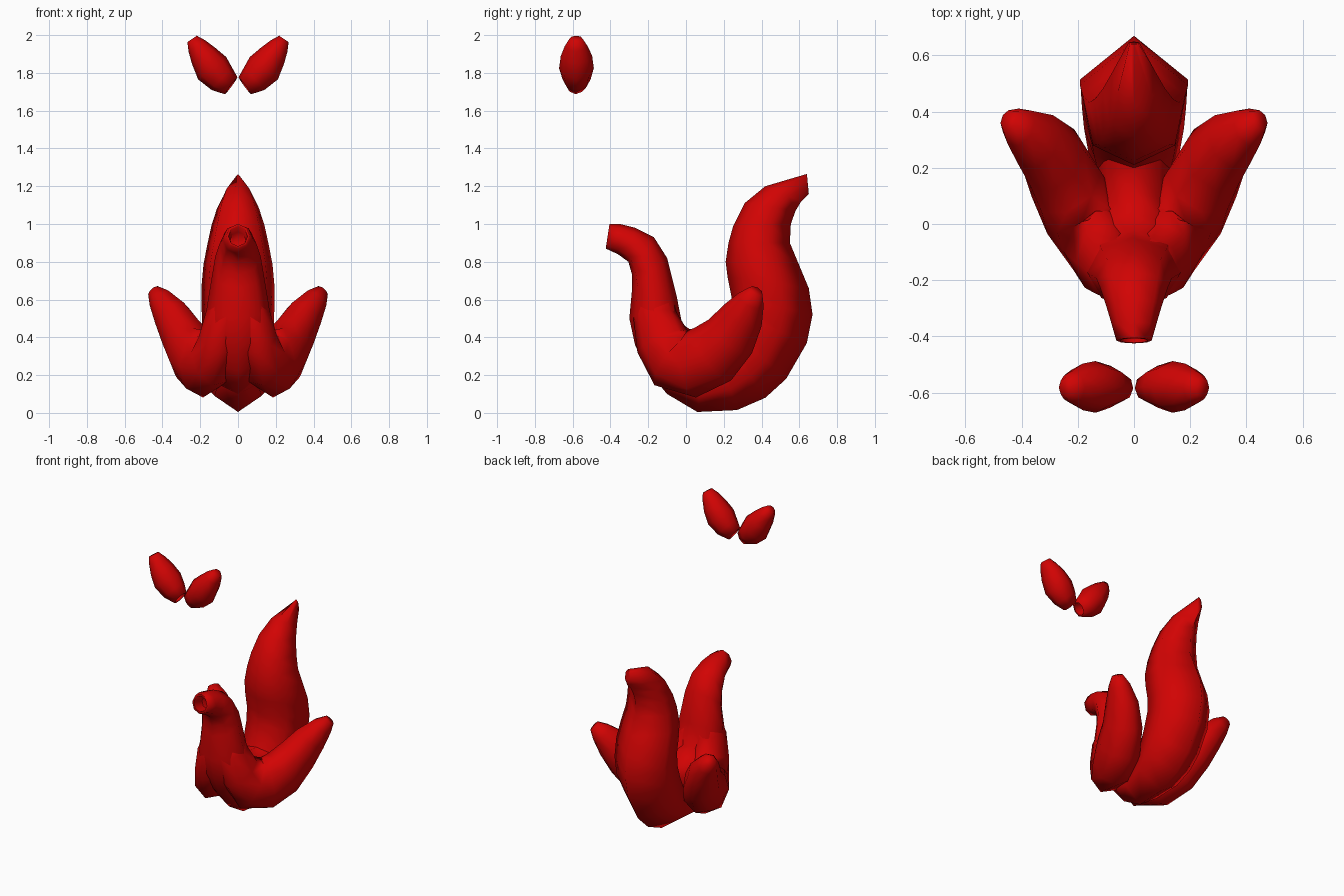
import bpy, bmesh, math
from mathutils import Vector

if "Cube" in bpy.data.objects:
    bpy.data.objects.remove(bpy.data.objects["Cube"], do_unlink=True)

red = bpy.data.materials.new("bright_red")
red.use_nodes = True
colour = (0.64, 0.001, 0.001, 1)
red.diffuse_color = colour
red.node_tree.nodes["Principled BSDF"].inputs["Base Color"].default_value = colour

OCTAGON = range(0, 360, 45)
KEEL = (0, 74, 130, 180, 230, 286)  # six sides, ridged along the outer edge


def loft(name, rings, angles, hollow=False, mirror=False):
    """Skin rings of (centre, depth vector, width vector)."""
    if hollow:  # sink an opening into the first end
        (c, u, v), (c2, _, _) = rings[0], rings[1]
        inward = c + (c2 - c).normalized() * 0.08
        rings = [(inward, u * 0.65, v * 0.65), (c, u * 0.8, v * 0.8)] + rings
    bm = bmesh.new()
    loops = []
    for c, u, v in rings:
        loops.append([bm.verts.new(c + u * math.cos(a) + v * math.sin(a))
                      for a in map(math.radians, angles)])
    for a, b in zip(loops, loops[1:]):
        for i in range(len(a)):
            j = (i + 1) % len(a)
            bm.faces.new((a[i], a[j], b[j], b[i]))
    bm.faces.new(loops[0])
    bm.faces.new(loops[-1])
    bmesh.ops.recalc_face_normals(bm, faces=bm.faces)
    mesh = bpy.data.meshes.new(name)
    bm.to_mesh(mesh)
    bm.free()
    mesh.materials.append(red)
    obj = bpy.data.objects.new(name, mesh)
    bpy.context.collection.objects.link(obj)
    bpy.ops.object.select_all(action="DESELECT")
    obj.select_set(True)
    bpy.context.view_layer.objects.active = obj
    bpy.ops.object.shade_smooth_by_angle(angle=math.radians(80))
    if mirror:
        obj.modifiers.new("mirror", "MIRROR")


def profile_rings(rows):
    """Rows of outer y, z, inner y, z and half width, on the centre plane."""
    rings = []
    for oy, oz, iy, iz, w in rows:
        outer, inner = Vector((0, oy, oz)), Vector((0, iy, iz))
        rings.append(((outer + inner) / 2, (outer - inner) / 2, Vector((w, 0, 0))))
    return rings


def path_rings(rows, side):
    """Rows of centre x, y, z, half width along side, half depth across it."""
    pts = [Vector(r[:3]) for r in rows]
    rings = []
    for i, r in enumerate(rows):
        t = (pts[min(i + 1, len(pts) - 1)] - pts[max(i - 1, 0)]).normalized()
        s = (side - t * side.dot(t)).normalized()
        rings.append((pts[i], t.cross(s) * r[4], s * r[3]))
    return rings


# Curved neck with an open mouth, running back into the saddle
loft("neck", profile_rings([
    (-.425, .87, -.405, 1.0, .063),
    (-.36, .84, -.35, 1.0, .08),
    (-.305, .80, -.27, .98, .1),
    (-.285, .73, -.17, .93, .12),
    (-.285, .66, -.10, .82, .135),
    (-.30, .50, -.05, .62, .165),
    (-.27, .36, -.02, .47, .18),
    (-.20, .22, .04, .43, .16),
    (-.10, .10, .12, .40, .13),
    (.10, .12, .20, .40, .13),
    (.30, .20, .28, .42, .13)]), OCTAGON, hollow=True)

# Belly sweeping up into the tall pointed tail
loft("tail", profile_rings([
    (-.20, .23, -.10, .33, .07),
    (-.10, .10, -.02, .26, .11),
    (.06, .005, .09, .24, .13),
    (.27, .015, .17, .32, .165),
    (.42, .08, .20, .40, .185),
    (.53, .18, .22, .46, .193),
    (.64, .37, .24, .54, .198),
    (.67, .52, .24, .62, .2),
    (.65, .66, .22, .72, .2),
    (.60, .78, .21, .80, .19),
    (.55, .90, .225, .90, .167),
    (.555, 1.0, .25, .99, .145),
    (.58, 1.07, .31, 1.11, .115),
    (.61, 1.12, .42, 1.20, .08),
    (.65, 1.16, .64, 1.265, .02)]), KEEL)

# Side arms branching smoothly out of the neck
loft("side_arms", path_rings([
    (.03, -.16, .70, .06, .07),
    (.065, -.165, .52, .105, .115),
    (.10, -.125, .38, .11, .145),
    (.135, -.06, .285, .125, .175),
    (.185, .03, .26, .14, .18),
    (.24, .14, .31, .135, .17),
    (.29, .235, .405, .12, .145),
    (.35, .30, .515, .10, .115),
    (.41, .345, .60, .068, .075),
    (.447, .37, .645, .035, .04)], Vector((1, 0, 0))), OCTAGON, mirror=True)

# Pair of floating leaves
loft("floating_leaves", path_rings([
    (.036, -.585, 1.732, .045, .056),
    (.085, -.58, 1.768, .075, .08),
    (.137, -.58, 1.825, .092, .095),
    (.182, -.58, 1.89, .083, .075),
    (.218, -.582, 1.943, .06, .053),
    (.243, -.582, 1.98, .035, .03)], Vector((0, 1, 0))), OCTAGON, hollow=True, mirror=True)
